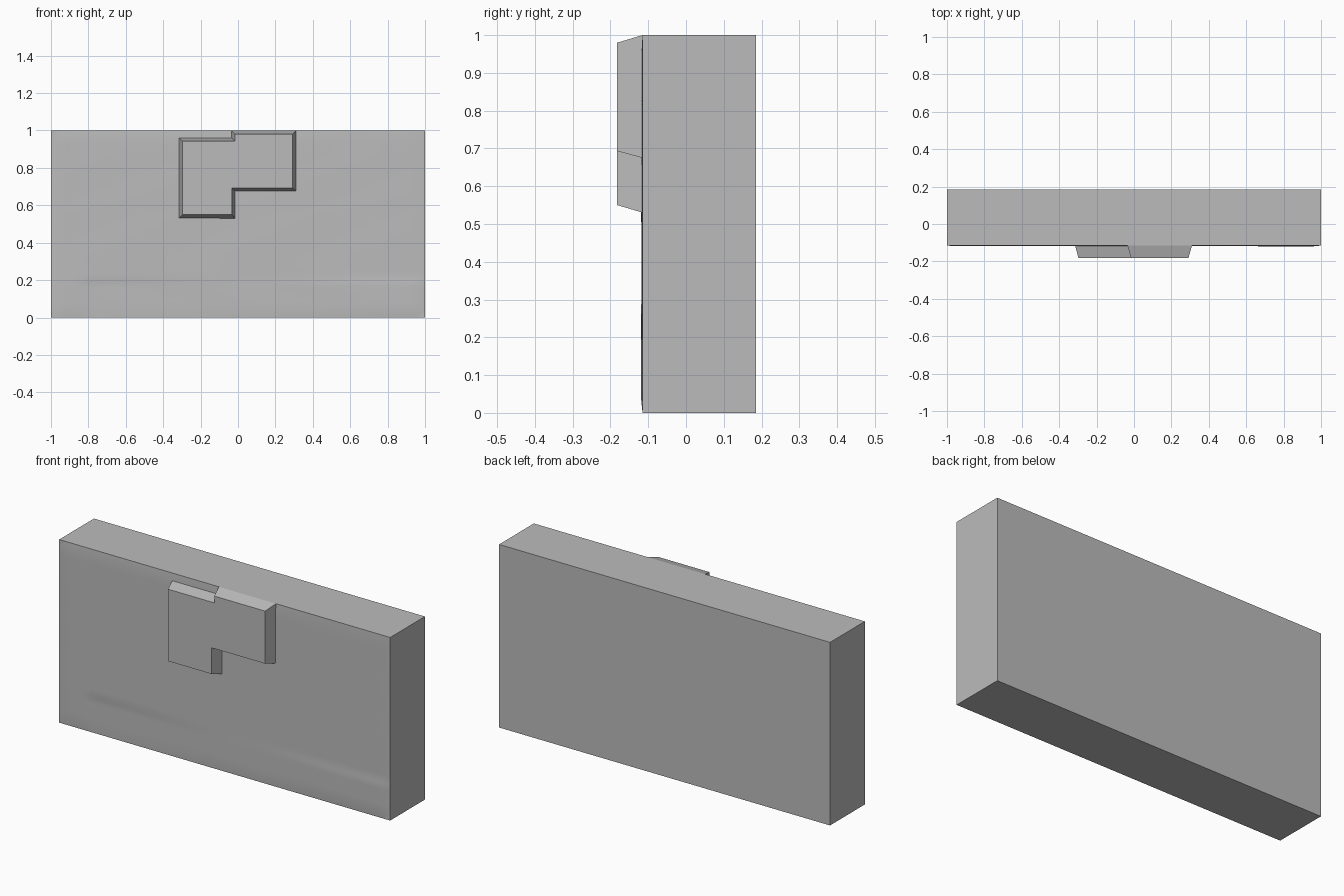
import bpy, bmesh, math

cube = bpy.data.objects.get("Cube")
if cube:
    bpy.data.objects.remove(cube, do_unlink=True)

FRONT, BACK = -0.115, 0.185

grey = bpy.data.materials.new("plain_grey")
grey.use_nodes = True
colour = (0.5, 0.5, 0.5, 1)
grey.diffuse_color = colour
grey.node_tree.nodes["Principled BSDF"].inputs["Base Color"].default_value = colour


def finish(name, bm):
    mesh = bpy.data.meshes.new(name)
    bm.to_mesh(mesh)
    bm.free()
    mesh.materials.append(grey)
    obj = bpy.data.objects.new(name, mesh)
    bpy.context.collection.objects.link(obj)
    return obj


# Slab
bm = bmesh.new()
bmesh.ops.create_cube(bm, size=1)
for v in bm.verts:
    v.co = (v.co.x * 2, v.co.y * (BACK - FRONT) + (FRONT + BACK) / 2, v.co.z + 0.5)
finish("slab", bm)


# Shallow relief skin on the front, with a fine ledge above the lower strip
def relief(x, z):
    if abs(x) > 0.999 or z < 0.001 or z > 0.999:
        return 0.0
    ripple = 0.0003 * math.sin(9 * x + 4 * math.sin(5 * z)) * math.sin(11 * z)
    height = 0.0025 - 0.001 * x + ripple
    if z < 0.2 and x > -0.81:
        height += 0.0028 * x
    return max(height, 0.0005)


bm = bmesh.new()
xs = [-1 + i / 25 for i in range(51)]
zs = sorted([i / 25 for i in range(26)] + [0.19])
zs[zs.index(0.2)] = 0.203
rows = [[bm.verts.new((x, FRONT - relief(x, z), z)) for x in xs] for z in zs]
for low, high in zip(rows, rows[1:]):
    for i in range(len(xs) - 1):
        bm.faces.new((low[i], low[i + 1], high[i + 1], high[i]))
for f in bm.faces:
    f.smooth = True
finish("front_relief", bm)

# Raised stepped block with sloping sides
base = [(-0.315, 0.53), (-0.015, 0.53), (-0.015, 0.675), (0.31, 0.675),
        (0.31, 1), (-0.035, 1), (-0.035, 0.96), (-0.315, 0.96)]
top = [(-0.297, 0.55), (-0.033, 0.55), (-0.033, 0.693), (0.291, 0.693),
       (0.291, 0.98), (-0.016, 0.98), (-0.016, 0.943), (-0.297, 0.943)]
bm = bmesh.new()
rings = [[bm.verts.new((x, y, z)) for x, z in ring]
         for ring, y in ((base, FRONT), (top, -0.182))]
bm.faces.new(rings[0])
bm.faces.new(rings[1])
for i in range(len(base)):
    j = (i + 1) % len(base)
    bm.faces.new((rings[0][i], rings[0][j], rings[1][j], rings[1][i]))
bmesh.ops.recalc_face_normals(bm, faces=bm.faces)
finish("raised_block", bm)
